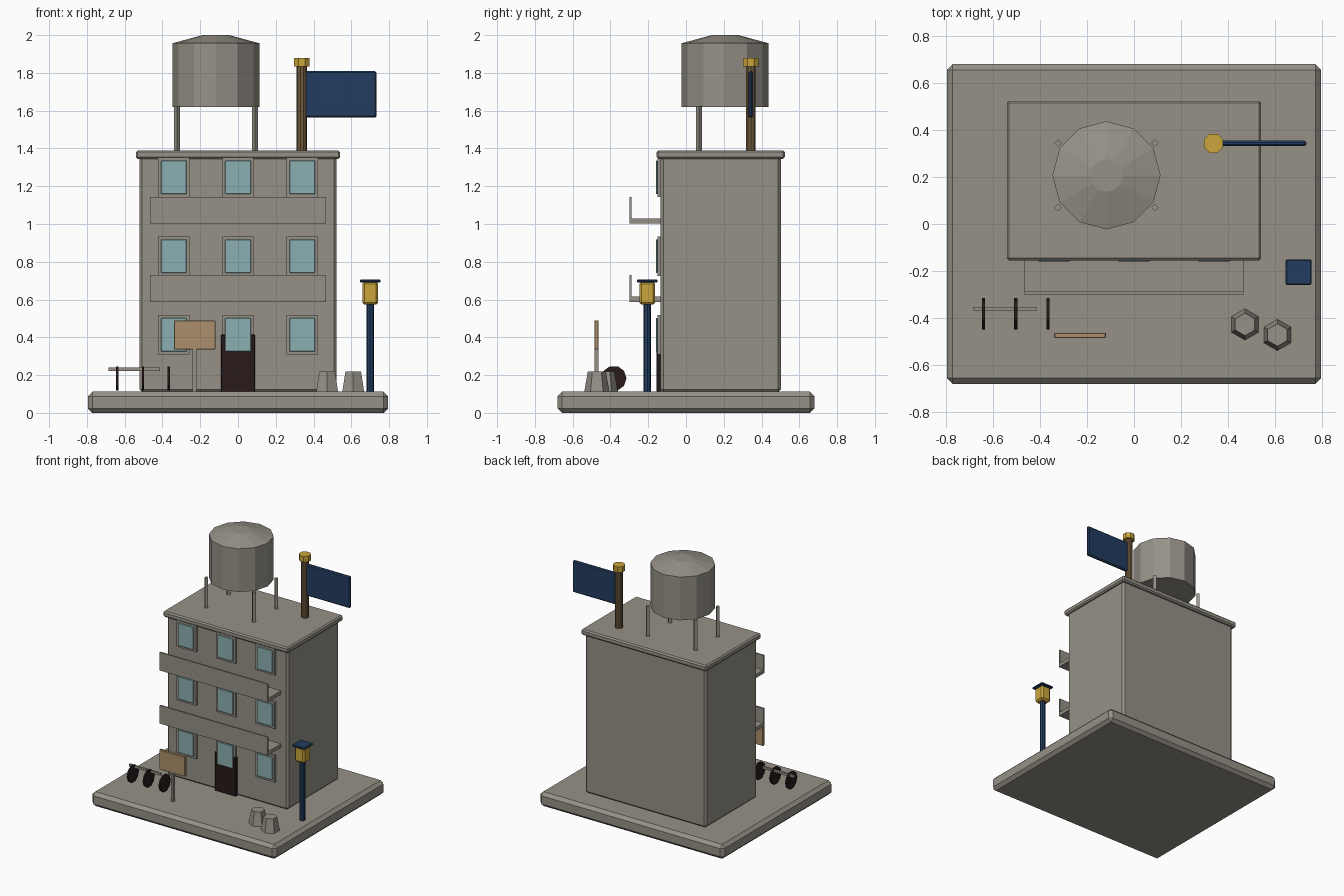
import bpy, bmesh, math
from mathutils import Matrix

if "Cube" in bpy.data.objects:
    bpy.data.objects.remove(bpy.data.objects["Cube"])


def material(name, rgb):
    m = bpy.data.materials.new(name)
    m.diffuse_color = (*rgb, 1)
    m.use_nodes = True
    m.node_tree.nodes["Principled BSDF"].inputs["Base Color"].default_value = m.diffuse_color
    return m


CONCRETE = material("concrete grey", (0.305, 0.285, 0.245))
GLASS = material("window blue", (0.26, 0.43, 0.44))
GOLD = material("gold", (0.60, 0.38, 0.045))
NAVY = material("navy", (0.016, 0.046, 0.115))
TAN = material("tan board", (0.41, 0.275, 0.145))
DARK = material("dark brown", (0.021, 0.010, 0.010))
WOOD = material("pole brown", (0.16, 0.10, 0.045))


def finish(name, bm, mat):
    bmesh.ops.recalc_face_normals(bm, faces=bm.faces)
    me = bpy.data.meshes.new(name)
    bm.to_mesh(me)
    bm.free()
    me.materials.append(mat)
    ob = bpy.data.objects.new(name, me)
    bpy.context.collection.objects.link(ob)
    return ob


def box(name, x, y, z, mat, bevel=0):
    """Box from (min, max) ranges, with an optional one-step chamfer."""
    bm = bmesh.new()
    bmesh.ops.create_cube(bm, size=1)
    for v in bm.verts:
        v.co = [r[0] + (c + 0.5) * (r[1] - r[0]) for c, r in zip(v.co, (x, y, z))]
    if bevel:
        bmesh.ops.bevel(bm, geom=bm.edges[:], offset=bevel, segments=1,
                        affect='EDGES', profile=0.5)
    return finish(name, bm, mat)


def prism(name, x, y, rings, sides, mat, turn=0):
    """Upright lathe from (radius, z) rings."""
    bm = bmesh.new()
    loops = [[bm.verts.new((x + r * math.cos(turn + math.tau * i / sides),
                            y + r * math.sin(turn + math.tau * i / sides), z))
              for i in range(sides)] for r, z in rings]
    for a, b in zip(loops, loops[1:]):
        for i in range(sides):
            j = (i + 1) % sides
            bm.faces.new((a[i], a[j], b[j], b[i]))
    bm.faces.new(loops[0][::-1])
    bm.faces.new(loops[-1])
    return finish(name, bm, mat)


# Ground slab, building block and roof slab
box("base_slab", (-0.795, 0.795), (-0.68, 0.68), (0, 0.112), CONCRETE, 0.024)
box("building", (-0.522, 0.522), (-0.135, 0.502), (0.11, 1.36), CONCRETE, 0.015)
box("roof_slab", (-0.541, 0.541), (-0.155, 0.524), (1.345, 1.39), CONCRETE, 0.01)

# Windows: three floors of three, each a frame with a raised pane
for floor in range(3):
    z = 0.413 + 0.417 * floor
    for x in (-0.34, 0, 0.34):
        box("window_frame", (x - 0.083, x + 0.083), (-0.152, -0.13),
            (z - 0.104, z + 0.104), CONCRETE)
        box("window_pane", (x - 0.068, x + 0.068), (-0.160, -0.151),
            (z - 0.089, z + 0.089), GLASS, 0.003)

# Balconies with thin front parapets
for z in (0.588, 1.002):
    box("balcony_floor", (-0.466, 0.466), (-0.296, -0.13), (z, z + 0.028), CONCRETE)
    box("balcony_parapet", (-0.466, 0.466), (-0.300, -0.288), (z, z + 0.142), CONCRETE)

# Front door
box("door", (-0.09, 0.09), (-0.156, -0.13), (0.11, 0.415), DARK, 0.003)

# Water tank on four legs
TX, TY = -0.117, 0.207
prism("tank", TX, TY, [(0.23, 1.62), (0.23, 1.957), (0.07, 2.0)], 12, CONCRETE)
for sx in (-1, 1):
    for sy in (-1, 1):
        prism("tank_leg", TX + sx * 0.206, TY + sy * 0.137,
              [(0.016, 1.385), (0.016, 1.625)], 4, CONCRETE)

# Flag on the roof
prism("flag_pole", 0.338, 0.343, [(0.027, 1.385), (0.027, 1.84)], 10, WOOD)
prism("pole_cap", 0.338, 0.343, [(0.044, 1.835), (0.044, 1.88)], 8, GOLD, math.pi / 8)
box("flag", (0.352, 0.733), (0.331, 0.355), (1.563, 1.81), NAVY, 0.008)

# Street lamp
prism("lamp_post", 0.70, -0.205, [(0.02, 0.11), (0.02, 0.58)], 8, NAVY)
box("lamp_lantern", (0.658, 0.742), (-0.247, -0.163), (0.573, 0.694), GOLD, 0.012)
box("lamp_cap", (0.645, 0.755), (-0.26, -0.15), (0.69, 0.706), NAVY, 0.005)

# Notice board
box("sign_post", (-0.24, -0.22), (-0.484, -0.464), (0.11, 0.345), CONCRETE)
box("sign_board", (-0.34, -0.12), (-0.485, -0.463), (0.335, 0.49), TAN, 0.003)

# Hexagonal bins
for x, y in ((0.472, -0.427), (0.61, -0.472)):
    prism("bin", x, y, [(0.067, 0.11), (0.048, 0.218)], 6, CONCRETE, math.pi / 6)

# Row of wheels on a rail
box("wheel_rail", (-0.685, -0.413), (-0.368, -0.352), (0.222, 0.239), CONCRETE)
for x in (-0.64, -0.503, -0.366):
    bm = bmesh.new()
    bmesh.ops.create_cone(bm, cap_ends=True, segments=10, radius1=0.067, radius2=0.067,
                          depth=0.013,
                          matrix=Matrix.Translation((x, -0.382, 0.183))
                          @ Matrix.Rotation(math.pi / 2, 4, 'Y'))
    finish("wheel", bm, DARK)
